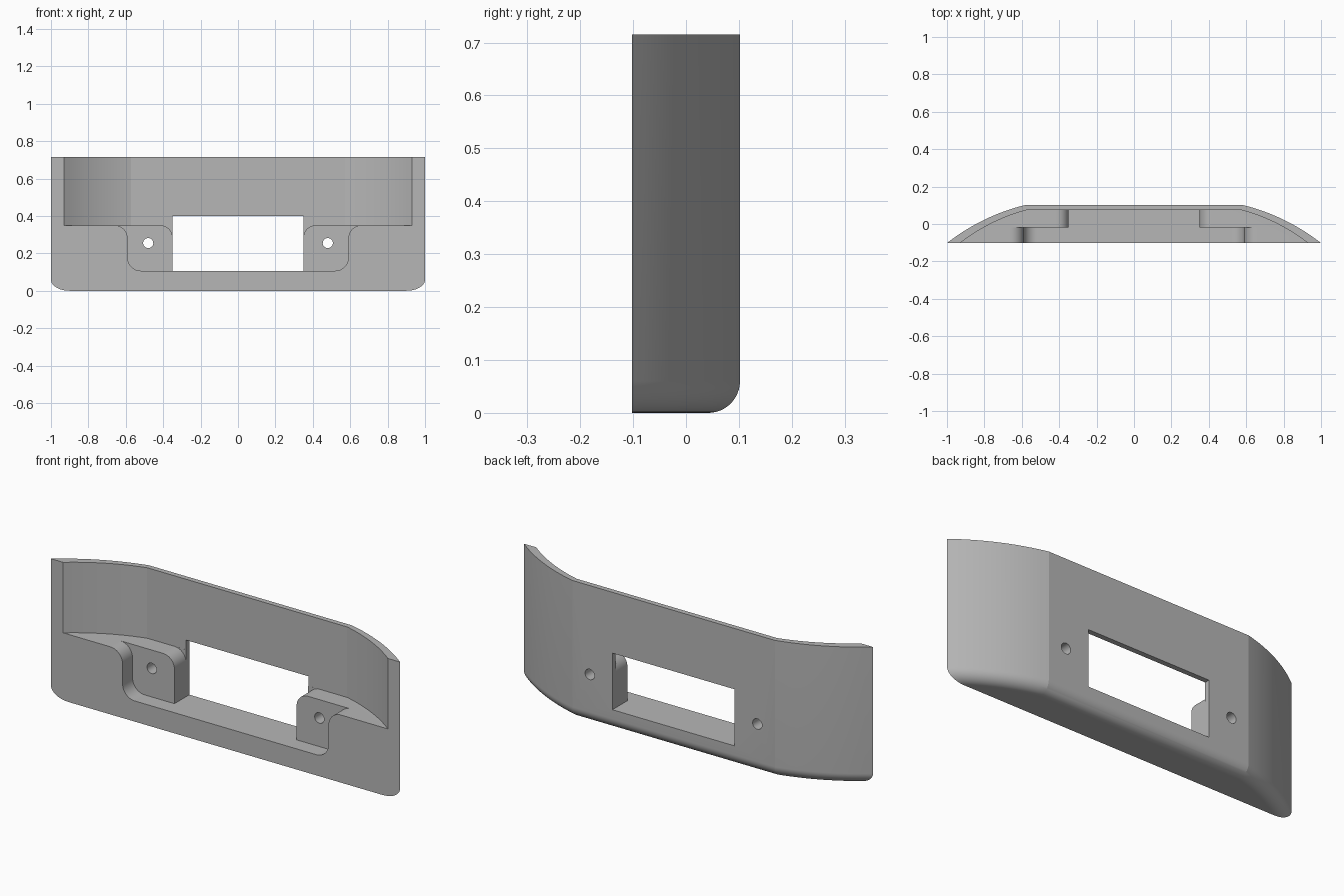
import bpy, bmesh, math
from math import sin, cos, pi
from mathutils import Matrix

if "Cube" in bpy.data.objects:
    bpy.data.objects.remove(bpy.data.objects["Cube"])

BACK, FRONT, HEIGHT = 0.102, -0.102, 0.715
WALL_Y = 0.075        # inner face of the thin wall
LEDGE = 0.35          # top of the thick lower part
FLOOR = 0.107         # floor of the pocket
OPEN_X = 0.35         # half width of the opening
SEG = 12

grey = bpy.data.materials.new("mid grey")
grey.use_nodes = True
grey.diffuse_color = (0.47, 0.47, 0.47, 1)
grey.node_tree.nodes["Principled BSDF"].inputs["Base Color"].default_value = grey.diffuse_color


def make_object(name, bm):
    bmesh.ops.recalc_face_normals(bm, faces=bm.faces)
    mesh = bpy.data.meshes.new(name)
    bm.to_mesh(mesh)
    bm.free()
    mesh.materials.append(grey)
    obj = bpy.data.objects.new(name, mesh)
    bpy.context.collection.objects.link(obj)
    return obj


def loft(name, rings):
    """Skin equal-length rings of 3D points and cap both ends."""
    bm = bmesh.new()
    rows = [[bm.verts.new(p) for p in ring] for ring in rings]
    n = len(rows[0])
    for a, b in zip(rows, rows[1:]):
        for i in range(n):
            j = (i + 1) % n
            bm.faces.new((a[i], a[j], b[j], b[i]))
    bm.faces.new(rows[0])
    bm.faces.new(rows[-1])
    return make_object(name, bm)


def bowed_side(x0, y0, x1, y1, sag, inset=0.0):
    """Arc from the flat back to the front plane, moved inward by inset."""
    dx, dy = x1 - x0, y1 - y0
    chord = math.hypot(dx, dy)
    radius = chord * chord / (8 * sag) + sag / 2
    k = (radius - sag) / chord
    cx, cy = (x0 + x1) / 2 + dy * k, (y0 + y1) / 2 - dx * k
    r = radius - inset
    a0, a1 = math.asin((y0 - inset - cy) / r), math.asin((y1 - cy) / r)
    return [(cx + r * cos(a0 + (a1 - a0) * i / SEG),
             cy + r * sin(a0 + (a1 - a0) * i / SEG)) for i in range(SEG + 1)]


def mirrored(half):
    return half + [(-x, y) for x, y in reversed(half)]


def arc(cx, cz, r, start, end):
    return [(cx + r * cos(start + (end - start) * i / SEG),
             cz + r * sin(start + (end - start) * i / SEG)) for i in range(SEG + 1)]


def prism_y(name, profile, y0, y1):
    return loft(name, [[(x, y, z) for x, z in profile] for y in (y0, y1)])


# Body: bowed plan with a rounded lower back edge
R = 0.06
levels = [(R * (1 - sin(a)), R * (1 - cos(a)))
          for a in [pi / 2 * (1 - i / SEG) for i in range(SEG + 1)]]
levels = [(inset, z) for z, inset in [(R * (1 - sin(t)), R * (1 - cos(t)))
          for t in [pi / 2 * (1 - i / SEG) for i in range(SEG + 1)]]]
levels.append((0.0, HEIGHT))
body = loft("bracket_body", [
    [(x, y, z) for x, y in mirrored(bowed_side(0.58, BACK, 1.0, FRONT, 0.025, d))]
    for d, z in levels])

cutters = []

# Hollow behind the thin upper wall
inner = bowed_side(0.573, WALL_Y, 0.93, FRONT, 0.02)
inner.append((inner[-1][0], -0.3))
cutters.append(loft("upper_hollow", [[(x, y, z) for x, y in mirrored(inner)]
                                     for z in (LEDGE, 1.0)]))

# Front pocket with rounded lower corners and flared upper corners
r = 0.07
pocket = (arc(0.59 - r, FLOOR + r, r, -pi / 2, 0)
          + arc(0.59 + r, LEDGE - r, r, pi, pi / 2)
          + [(0.59 + r, LEDGE + 0.05)])
cutters.append(prism_y("front_pocket", mirrored(pocket), -0.3, -0.02))

# Rectangular opening through the wall
opening = [(OPEN_X, FLOOR), (OPEN_X, 0.4)]
cutters.append(prism_y("opening", mirrored(opening), -0.3, 0.3))

# Rounded inner top corners of the two mounts
r = 0.065
flare = ([(OPEN_X - 0.05, LEDGE - r)] + arc(OPEN_X + r, LEDGE - r, r, pi, pi / 2)
         + [(OPEN_X + r, LEDGE + 0.03), (OPEN_X - 0.05, LEDGE + 0.03)])
for side in (1, -1):
    cutters.append(prism_y("mount_rounding", [(side * x, z) for x, z in flare],
                           -0.3, WALL_Y - 0.0005))
    # Screw holes
    hole = arc(side * 0.48, 0.255, 0.027, 0, 2 * pi)[:-1]
    hole = [(side * 0.48 + 0.027 * cos(2 * pi * i / 40),
             0.255 + 0.027 * sin(2 * pi * i / 40)) for i in range(40)]
    cutters.append(prism_y("screw_hole", hole, -0.3, 0.3))

# Cut the body, then drop the helpers
bpy.ops.object.select_all(action='DESELECT')
bpy.context.view_layer.objects.active = body
body.select_set(True)
for cutter in cutters:
    cutter.hide_render = True
    mod = body.modifiers.new(cutter.name, 'BOOLEAN')
    mod.operation = 'DIFFERENCE'
    mod.solver = 'EXACT'
    mod.object = cutter
    bpy.ops.object.modifier_apply(modifier=mod.name)
    bpy.data.objects.remove(cutter)

bpy.ops.object.shade_smooth_by_angle(angle=math.radians(10))
